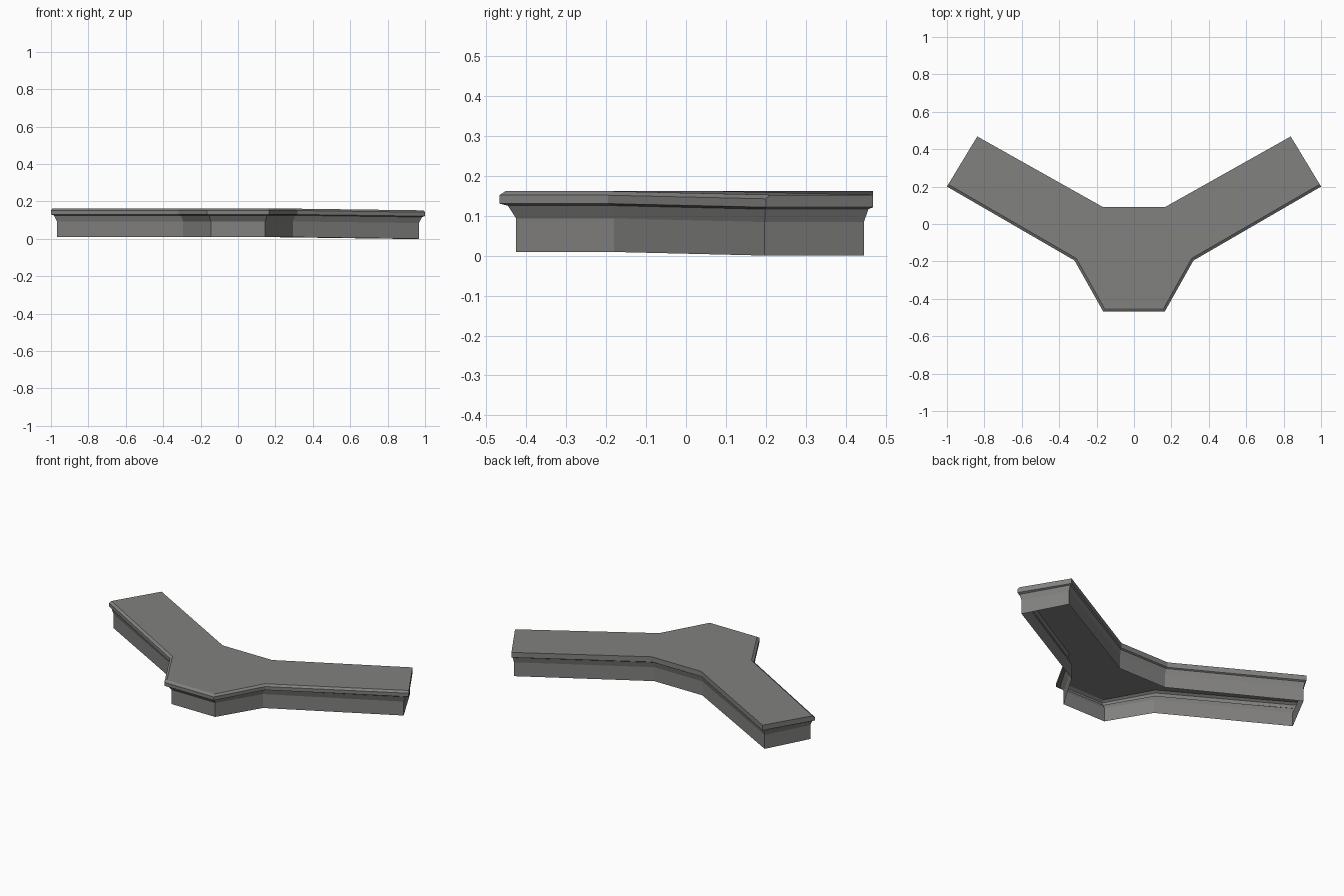
import bpy, bmesh

if "Cube" in bpy.data.objects:
    bpy.data.objects.remove(bpy.data.objects["Cube"])

# One colour
grey = bpy.data.materials.new("stone_grey")
grey.diffuse_color = (0.22, 0.218, 0.213, 1)
grey.use_nodes = True
grey.node_tree.nodes["Principled BSDF"].inputs["Base Color"].default_value = grey.diffuse_color

# Right half outlines: front, elbow, arm end front, arm end back, back centre
RIM = [(0.165, -0.467), (0.318, -0.195), (1.0, 0.2), (0.838, 0.468), (0.165, 0.09)]
BASE = [(0.145, -0.425), (0.293, -0.18), (0.968, 0.197), (0.837, 0.445), (0.16, 0.073)]
TOP = [(0.158, -0.452), (0.308, -0.184), (0.993, 0.212), (0.838, 0.468), (0.165, 0.09)]


def mix(a, b, t):
    return [(p[0] + (q[0] - p[0]) * t, p[1] + (q[1] - p[1]) * t) for p, q in zip(a, b)]


def add_ring(bm, half, z):
    """Mirrored loop of ten points; the right arm droops very slightly."""
    pts = half + [(-x, y) for x, y in reversed(half)]
    return [bm.verts.new((x, y, z - (0.009 if i in (2, 3) else 0)))
            for i, (x, y) in enumerate(pts)]


bm = bmesh.new()

# Profile levels from the open bottom upward: plinth, flare, lip, rim, bevel
levels = [(BASE, 0.009), (BASE, 0.093), (mix(RIM, BASE, 0.5), 0.125),
          (RIM, 0.130), (RIM, 0.151), (TOP, 0.161)]
rings = [add_ring(bm, half, z) for half, z in levels]
for a, b in zip(rings, rings[1:]):
    for i in range(10):
        j = (i + 1) % 10
        bm.faces.new((a[i], a[j], b[j], b[i]))

# Top deck: centre and two arms
t = rings[-1]
for ids in ((0, 1, 4, 5, 8, 9), (1, 2, 3, 4), (5, 6, 7, 8)):
    bm.faces.new([t[i] for i in ids])

mesh = bpy.data.meshes.new("forked_ledge")
bm.to_mesh(mesh)
bm.free()
mesh.materials.append(grey)
ledge = bpy.data.objects.new("forked_ledge", mesh)
bpy.context.collection.objects.link(ledge)
